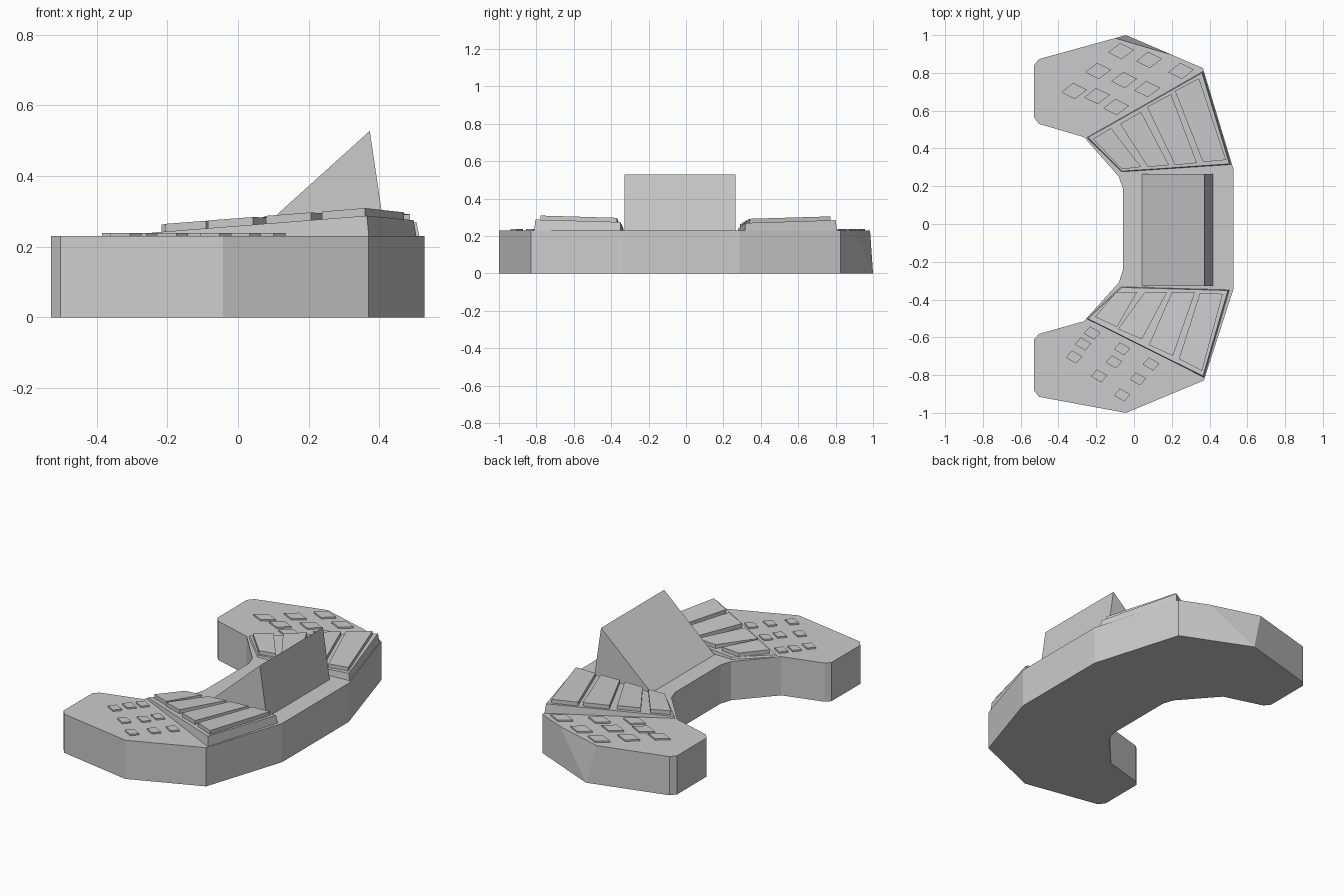
import bpy, bmesh
from mathutils import Vector
from mathutils.geometry import normal as tri_normal

if "Cube" in bpy.data.objects:
    bpy.data.objects.remove(bpy.data.objects["Cube"])

DECK = 0.23


def finish(bm, name):
    bmesh.ops.recalc_face_normals(bm, faces=bm.faces[:])
    mesh = bpy.data.meshes.new(name)
    bm.to_mesh(mesh)
    bm.free()
    obj = bpy.data.objects.new(name, mesh)
    bpy.context.collection.objects.link(obj)
    return obj


def loft(bottom, top):
    """Closed solid between two matching rings of 3D points."""
    bm = bmesh.new()
    b = [bm.verts.new(p) for p in bottom]
    t = [bm.verts.new(p) for p in top]
    bm.faces.new(b)
    bm.faces.new(t)
    n = len(b)
    for i in range(n):
        j = (i + 1) % n
        bm.faces.new((b[i], b[j], t[j], t[i]))
    return bm


def plane_height(p1, p2, p3):
    """Function giving z on the plane through three points."""
    o = Vector(p1)
    n = tri_normal(Vector(p1), Vector(p2), Vector(p3))
    return lambda x, y: o.z - (n.x * (x - o.x) + n.y * (y - o.y)) / n.z


# Horseshoe desk body
outline = [(0.528, 0.285), (0.528, -0.34), (0.37, -0.828), (-0.042, -1.0),
           (-0.503, -0.915), (-0.53, -0.88), (-0.53, -0.61), (-0.503, -0.582),
           (-0.265, -0.515), (-0.08, -0.31), (-0.058, -0.24), (-0.058, 0.185),
           (-0.08, 0.25), (-0.265, 0.46), (-0.503, 0.53), (-0.53, 0.565),
           (-0.53, 0.84), (-0.503, 0.873), (-0.042, 1.0), (0.365, 0.825)]
bm = loft([(x, y, 0) for x, y in outline], [(x, y, DECK) for x, y in outline])
# sliver shaved off the back corner
cut = [Vector((-0.10, 0.984, DECK)), Vector((0.20, 0.896, DECK)), Vector((-0.042, 0.9999, 0))]
n = tri_normal(*cut)
if n.y < 0:
    n = -n
bmesh.ops.bisect_plane(bm, geom=bm.verts[:] + bm.edges[:] + bm.faces[:], dist=1e-6,
                       plane_co=cut[0], plane_no=n, clear_outer=True)
bmesh.ops.holes_fill(bm, edges=[e for e in bm.edges if e.is_boundary], sides=0)
finish(bm, "desk_body")

# Central wedge screen
profile = [(0.037, DECK - 0.005), (0.418, DECK - 0.005), (0.373, 0.528)]
finish(loft([(x, -0.328, z) for x, z in profile],
            [(x, 0.265, z) for x, z in profile]), "wedge_screen")

# Per side: sloped panel corners, slope points, long keys, button centres, button edge vectors
sides = {
    "front": dict(
        panel=[(-0.065, -0.336), (0.497, -0.352), (0.365, -0.805), (-0.243, -0.502)],
        slope=[(-0.245, -0.5, 0.240), (0.365, -0.805, 0.288), (0.497, -0.35, 0.275)],
        keys=[[(-0.095, -0.36), (0.016, -0.36), (-0.09, -0.545), (-0.206, -0.492)],
              [(0.058, -0.36), (0.175, -0.36), (0.042, -0.61), (-0.085, -0.556)],
              [(0.20, -0.363), (0.323, -0.363), (0.206, -0.698), (0.079, -0.64)],
              [(0.349, -0.365), (0.47, -0.37), (0.36, -0.778), (0.238, -0.714)]],
        buttons=[(-0.222, -0.577), (-0.27, -0.635), (-0.317, -0.704),
                 (-0.063, -0.661), (-0.106, -0.73), (-0.185, -0.804),
                 (0.09, -0.741), (0.021, -0.82), (-0.063, -0.905)],
        along=(0.055, -0.032), across=(0.033, 0.037), key_h=0.023),
    "back": dict(
        panel=[(-0.063, 0.28), (0.505, 0.318), (0.36, 0.80), (-0.243, 0.458)],
        slope=[(-0.245, 0.455, 0.240), (0.36, 0.80, 0.285), (0.505, 0.315, 0.270)],
        keys=[[(-0.217, 0.45), (-0.122, 0.508), (0.037, 0.302), (-0.064, 0.29)],
              [(-0.074, 0.53), (0.037, 0.593), (0.185, 0.312), (0.074, 0.302)],
              [(0.069, 0.62), (0.196, 0.688), (0.333, 0.323), (0.217, 0.312)],
              [(0.217, 0.704), (0.344, 0.772), (0.487, 0.339), (0.365, 0.328)]],
        buttons=[(-0.069, 0.915), (0.079, 0.868), (0.249, 0.81),
                 (-0.19, 0.81), (-0.053, 0.762), (0.069, 0.714),
                 (-0.317, 0.704), (-0.196, 0.677), (-0.095, 0.619)],
        along=(0.073, -0.036), across=(0.064, 0.05), key_h=0.022),
}

for side, s in sides.items():
    height = plane_height(*s["slope"])

    # Sloped panel, slightly wider at its foot
    cx = sum(p[0] for p in s["panel"]) / 4
    cy = sum(p[1] for p in s["panel"]) / 4
    foot = [(cx + (x - cx) * 1.025, cy + (y - cy) * 1.025, DECK - 0.005) for x, y in s["panel"]]
    finish(loft(foot, [(x, y, height(x, y)) for x, y in s["panel"]]), side + "_panel")

    # Long tapering keys
    for i, quad in enumerate(s["keys"], 1):
        finish(loft([(x, y, height(x, y) - 0.004) for x, y in quad],
                    [(x, y, height(x, y) + s["key_h"]) for x, y in quad]),
               f"{side}_key_{i}")

    # Grid of small flat buttons
    a, c = Vector(s["along"]) / 2, Vector(s["across"]) / 2
    for i, centre in enumerate(s["buttons"], 1):
        m = Vector(centre)
        quad = [m - a - c, m + a - c, m + a + c, m - a + c]
        finish(loft([(p.x, p.y, DECK - 0.005) for p in quad],
                    [(p.x, p.y, DECK + 0.009) for p in quad]), f"{side}_button_{i}")
